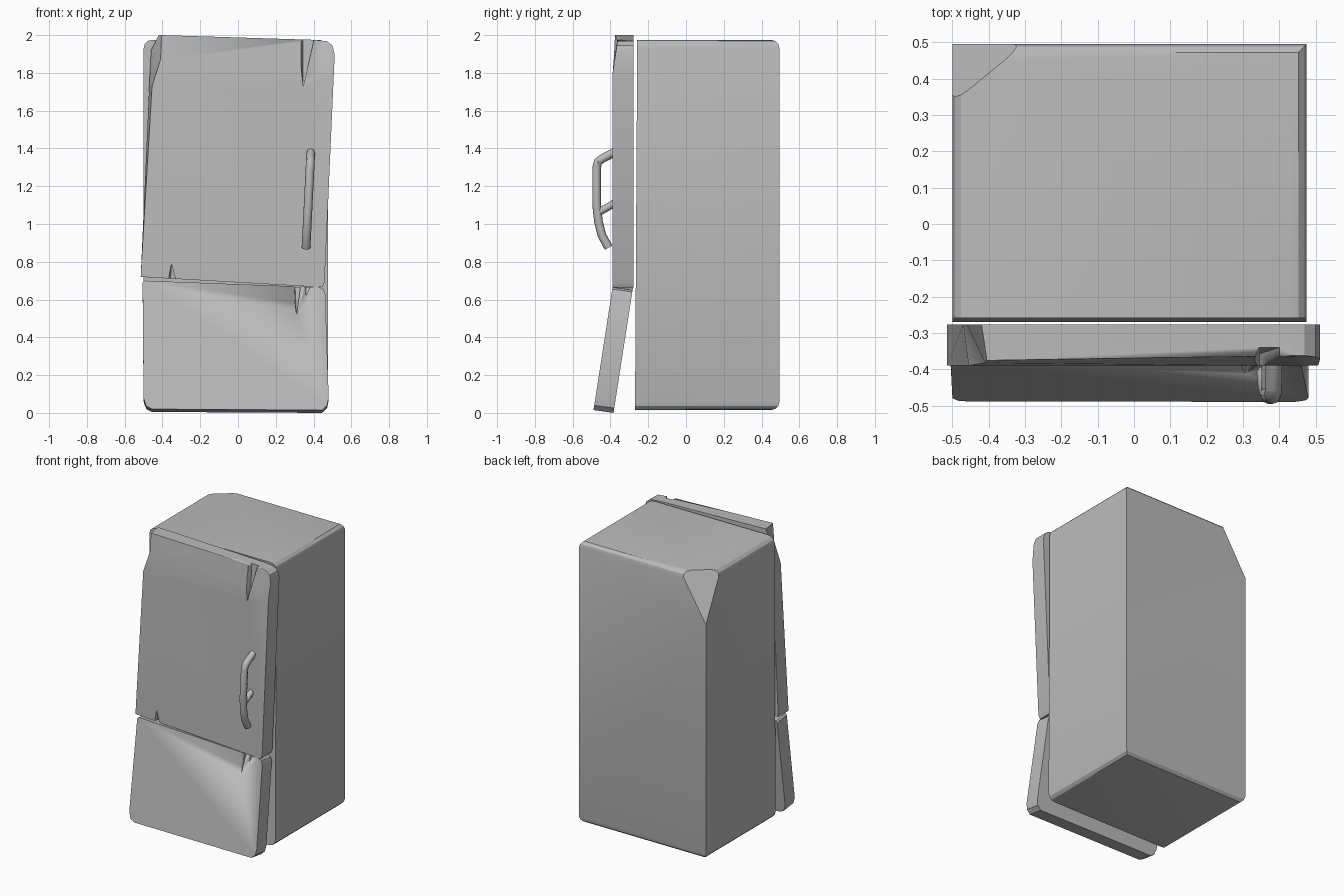
import bpy, bmesh
from mathutils import Vector

if "Cube" in bpy.data.objects:
    bpy.data.objects.remove(bpy.data.objects["Cube"], do_unlink=True)

grey = bpy.data.materials.new("worn grey enamel")
grey.use_nodes = True
colour = (0.5, 0.5, 0.5, 1)
grey.diffuse_color = colour
grey.node_tree.nodes["Principled BSDF"].inputs["Base Color"].default_value = colour


def finish(name, bm, angle=0.5):
    bmesh.ops.recalc_face_normals(bm, faces=bm.faces)
    mesh = bpy.data.meshes.new(name)
    bm.to_mesh(mesh)
    bm.free()
    mesh.materials.append(grey)
    ob = bpy.data.objects.new(name, mesh)
    bpy.context.collection.objects.link(ob)
    bpy.ops.object.select_all(action='DESELECT')
    ob.select_set(True)
    bpy.context.view_layer.objects.active = ob
    bpy.ops.object.shade_smooth_by_angle(angle=angle)
    return ob


def slab(front, back):
    """Closed panel between two matching loops of points."""
    bm = bmesh.new()
    a = [bm.verts.new(p) for p in front]
    b = [bm.verts.new(p) for p in back]
    bm.faces.new(a)
    bm.faces.new(b)
    n = len(a)
    for i in range(n):
        bm.faces.new((a[i], a[(i + 1) % n], b[(i + 1) % n], b[i]))
    return bm


def dent(ob, x0, x1, z, tip_x, tip_z, y, depth):
    """Cut a tapering V-shaped tear that starts at a panel edge."""
    dz = 0.06 if z > tip_z else -0.06
    top = [(x0, y, z), (x1, y, z), (x1, y + depth, z), ((x0 * 0.7 + x1 * 0.3), y + depth, z)]
    bm = bmesh.new()
    lo = [bm.verts.new(p) for p in top]
    hi = [bm.verts.new((p[0], p[1], p[2] + dz)) for p in top]
    tip = [bm.verts.new((tip_x, y, tip_z)), bm.verts.new((tip_x, y + depth * 0.7, tip_z))]
    bmesh.ops.convex_hull(bm, input=lo + hi + tip)
    cutter = finish(ob.name + "_cutter", bm)
    cutter.hide_render = True
    mod = ob.modifiers.new("tear", 'BOOLEAN')
    mod.operation, mod.solver, mod.object = 'DIFFERENCE', 'EXACT', cutter
    bpy.context.view_layer.objects.active = ob
    bpy.ops.object.modifier_apply(modifier=mod.name)
    bpy.data.objects.remove(cutter, do_unlink=True)


# Cabinet: rounded top and bottom edges, sharp uprights
bm = bmesh.new()
bmesh.ops.create_cube(bm, size=1)
for v in bm.verts:
    v.co = ((v.co.x * 0.975 - 0.012), v.co.y * 0.765 + 0.1125, v.co.z * 1.96 + 0.995)
rounded = [e for e in bm.edges
           if abs(e.verts[0].co.z - e.verts[1].co.z) < 0.01
           and max(v.co.y for v in e.verts) > 0]
bmesh.ops.bevel(bm, geom=rounded, offset=0.045, segments=3, profile=0.5, affect='EDGES')
for v in bm.verts:                       # front leans back a touch
    if v.co.y < -0.2:
        v.co.y += 0.012 * v.co.z / 2

# Crushed back corner of the cabinet
p, q, r = Vector((-0.5, 0.495, 1.65)), Vector((-0.455, 0.37, 1.975)), Vector((-0.345, 0.46, 1.975))
n = (q - p).cross(r - p)
if n.dot(Vector((-1, 1, 1))) < 0:
    n = -n
bmesh.ops.bisect_plane(bm, geom=bm.verts[:] + bm.edges[:] + bm.faces[:],
                       plane_co=p, plane_no=n, clear_outer=True)
bmesh.ops.holes_fill(bm, edges=[e for e in bm.edges if e.is_boundary])
finish("cabinet", bm)

# Upper door: leaning outline with a buckled top
right = [(0.40, 1.975), (0.47, 1.968), (0.50, 1.945), (0.512, 1.90), (0.458, 0.69), (0.445, 0.665)]
front_left = [(-0.515, 0.72), (-0.455, 1.73), (-0.41, 1.87), (-0.405, 2.0)]
back_left = [(-0.515, 0.72), (-0.47, 1.73), (-0.46, 1.92), (-0.42, 2.0)]
bm = slab([(x, -0.39, z) for x, z in front_left + right],
          [(x, -0.277, z) for x, z in back_left + right])
bmesh.ops.bisect_plane(bm, geom=bm.verts[:] + bm.edges[:] + bm.faces[:],
                       plane_co=(-0.455, -0.39, 1.73), plane_no=(-0.06, 0, 1))
for v in bm.verts:
    crease = 1.73 + 0.06 * (v.co.x + 0.455)
    if v.co.y < -0.3 and v.co.z > crease + 0.005:
        v.co.y += (0.012 + 0.024 * (v.co.x + 0.4)) * (v.co.z - crease) / 0.22
bmesh.ops.triangulate(bm, faces=[f for f in bm.faces if abs(f.normal.y) < 0.999 and len(f.verts) > 4])
upper = finish("upper_door", bm)
dent(upper, 0.32, 0.40, 1.965, 0.345, 1.73, -0.40, 0.06)
dent(upper, -0.37, -0.33, 0.705, -0.352, 0.79, -0.40, 0.04)

# Lower door: bottom swung forward
outline = [(-0.505, 0.69), (-0.495, 0.70), (0.43, 0.665), (0.452, 0.655), (0.462, 0.63),
           (0.48, 0.08), (0.472, 0.04), (0.445, 0.015),
           (-0.455, 0.02), (-0.485, 0.035), (-0.50, 0.08)]
lean = 0.155
bm = slab([(x, -0.492 + lean * z, z) for x, z in outline],
          [(x, -0.386 + lean * z, z - 0.015) for x, z in outline])
lower = finish("lower_door", bm)
dent(lower, 0.29, 0.33, 0.665, 0.31, 0.52, -0.43, 0.07)
dent(lower, 0.352, 0.38, 0.665, 0.36, 0.62, -0.42, 0.05)


# Handle: bent bar, loose at the lower end, with two posts
def tube(name, points, radius=0.023):
    curve = bpy.data.curves.new(name, 'CURVE')
    curve.dimensions = '3D'
    curve.bevel_depth, curve.bevel_resolution, curve.use_fill_caps = radius, 2, True
    s = curve.splines.new('POLY')
    s.points.add(len(points) - 1)
    for point, co in zip(s.points, points):
        point.co = (*co, 1)
    ob = bpy.data.objects.new(name, curve)
    bpy.context.collection.objects.link(ob)
    bpy.ops.object.select_all(action='DESELECT')
    ob.select_set(True)
    bpy.context.view_layer.objects.active = ob
    bpy.ops.object.convert(target='MESH')
    ob = bpy.context.object
    ob.data.materials.clear()
    ob.data.materials.append(grey)
    bpy.ops.object.shade_smooth_by_angle(angle=0.8)


def bar_x(z):
    return 0.36 + 0.05 * (z - 0.87)


path = [(-0.37, 1.385), (-0.445, 1.345), (-0.465, 1.33), (-0.473, 1.30),
        (-0.473, 1.10), (-0.463, 1.01), (-0.445, 0.94), (-0.41, 0.875)]
tube("handle_bar", [(bar_x(z), y, z) for y, z in path])
tube("handle_post", [(bar_x(z), y, z) for y, z in [(-0.37, 1.115), (-0.465, 1.06)]], 0.02)
